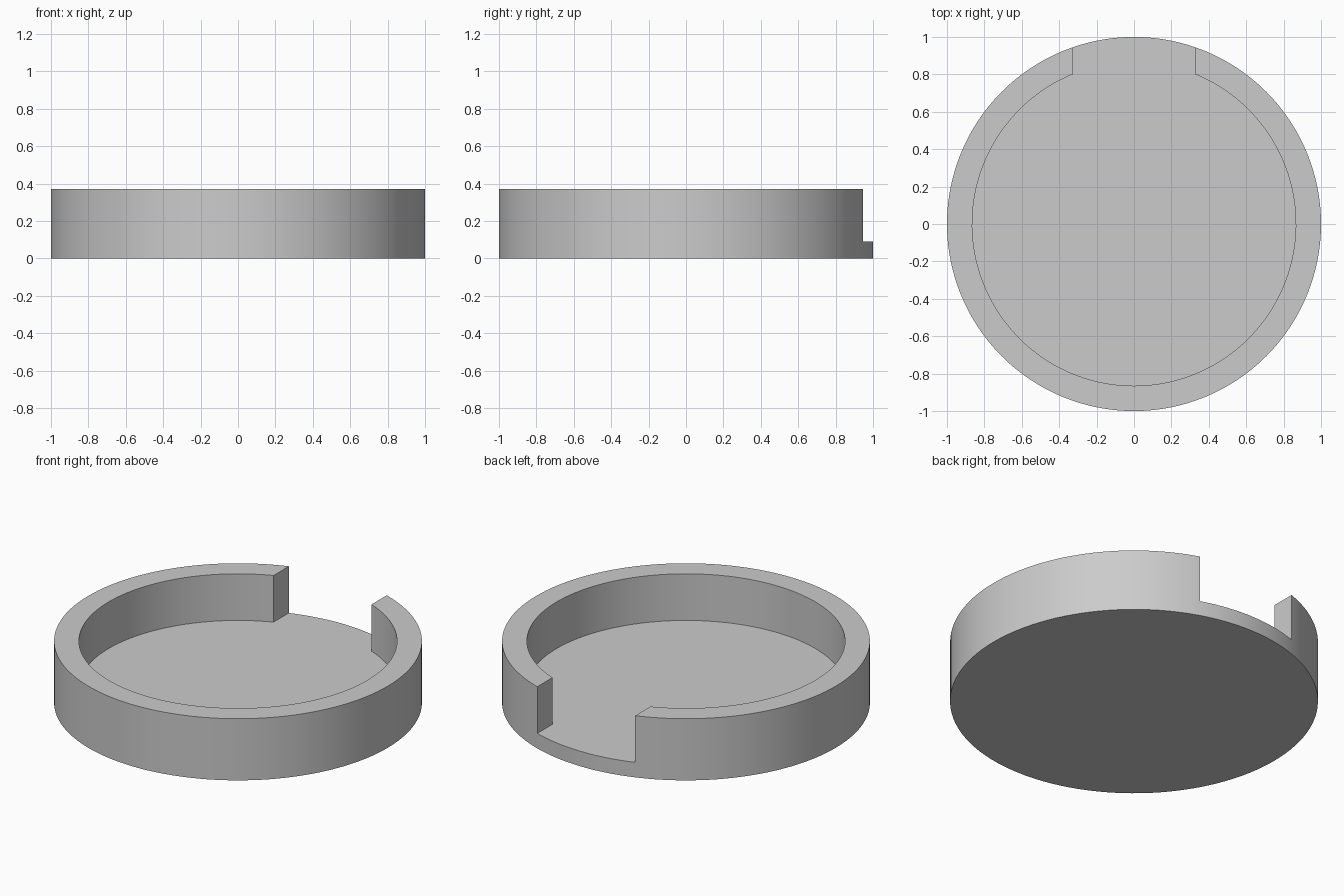
import bpy, bmesh, math

cube = bpy.data.objects.get("Cube")
if cube:
    bpy.data.objects.remove(cube, do_unlink=True)

HEIGHT, FLOOR = 0.37, 0.09
OUTER, INNER = 1.0, 0.865
GAP = 0.325          # half width of the opening at the back
SEGMENTS = 128

grey = bpy.data.materials.new("light grey")
grey.use_nodes = True
colour = (0.6, 0.6, 0.6, 1)
grey.diffuse_color = colour
grey.node_tree.nodes["Principled BSDF"].inputs["Base Color"].default_value = colour


def arc(radius, start, end, count):
    """Points on a circle from one angle to another."""
    step = (end - start) / count
    return [(radius * math.cos(start + i * step), radius * math.sin(start + i * step))
            for i in range(count + 1)]


def extrude_outline(name, outline, bottom, top):
    """Closed solid from a flat outline."""
    bm = bmesh.new()
    base = bm.faces.new([bm.verts.new((x, y, bottom)) for x, y in outline])
    result = bmesh.ops.extrude_face_region(bm, geom=[base], use_keep_orig=True)
    for v in result["geom"]:
        if isinstance(v, bmesh.types.BMVert):
            v.co.z = top
    bmesh.ops.recalc_face_normals(bm, faces=bm.faces)
    mesh = bpy.data.meshes.new(name)
    bm.to_mesh(mesh)
    bm.free()
    obj = bpy.data.objects.new(name, mesh)
    bpy.context.collection.objects.link(obj)
    mesh.materials.append(grey)
    return obj


# Round body
tray = extrude_outline("round_tray", arc(OUTER, 0, math.tau, SEGMENTS)[:-1], 0, HEIGHT)

# Recess with straight-sided opening through the back rim
corner = math.acos(GAP / INNER)
recess = arc(INNER, math.pi - corner, math.tau + corner, SEGMENTS)
recess += [(GAP, 1.2), (-GAP, 1.2)]
cutter = extrude_outline("recess_cutter", recess, FLOOR, HEIGHT + 0.2)
cutter.hide_render = True

cut = tray.modifiers.new("recess", 'BOOLEAN')
cut.operation = 'DIFFERENCE'
cut.solver = 'EXACT'
cut.object = cutter

bpy.ops.object.select_all(action='DESELECT')
tray.select_set(True)
bpy.context.view_layer.objects.active = tray
bpy.ops.object.modifier_apply(modifier=cut.name)
bpy.data.objects.remove(cutter, do_unlink=True)
bpy.ops.object.shade_smooth_by_angle(angle=math.radians(30))
